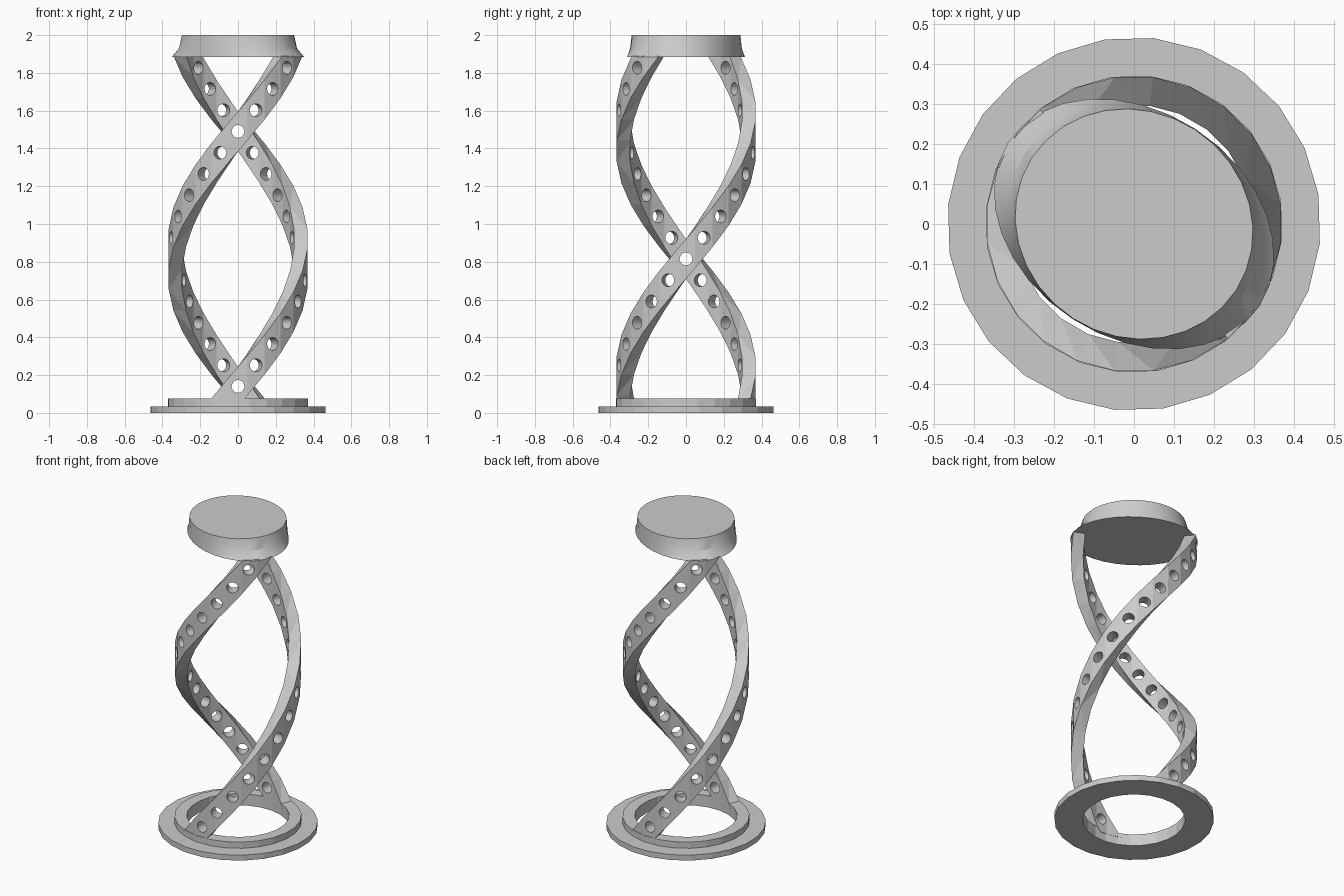
import bpy, bmesh
from math import radians, sin, cos, pi
from mathutils import Matrix, Vector

cube = bpy.data.objects.get("Cube")
if cube:
    bpy.data.objects.remove(cube)

grey = bpy.data.materials.new("plain_grey")
grey.use_nodes = True
colour = (0.6, 0.6, 0.6, 1)
grey.diffuse_color = colour
grey.node_tree.nodes["Principled BSDF"].inputs["Base Color"].default_value = colour

STEP = 15          # degrees of helix turn per hole
RISE = 0.1125      # height gained per hole
FIRST = 0.14       # height of the lowest hole
HOLES = 16
R_IN, R_OUT = 0.298, 0.37
HALF = 0.105       # half of the band's vertical height


def add_object(name, bm):
    bmesh.ops.recalc_face_normals(bm, faces=bm.faces[:])
    mesh = bpy.data.meshes.new(name)
    bm.to_mesh(mesh)
    bm.free()
    mesh.materials.append(grey)
    obj = bpy.data.objects.new(name, mesh)
    bpy.context.collection.objects.link(obj)
    return obj


def bridge(bm, a, b):
    for i in range(len(a)):
        j = (i + 1) % len(a)
        bm.faces.new((a[i], a[j], b[j], b[i]))


def ellipse_ring(bm, a, b, z, count, turn):
    rot = Matrix.Rotation(radians(turn), 3, "Z")
    return [bm.verts.new(rot @ Vector((a * cos(2 * pi * i / count),
                                       b * sin(2 * pi * i / count), z)))
            for i in range(count)]


# Stepped base ring, open in the middle
bm = bmesh.new()
profile = [(0.30, 0), (0.467, 0), (0.467, 0.035), (0.372, 0.035), (0.372, 0.075), (0.30, 0.075)]
rings = [ellipse_ring(bm, r, r, z, 24, 9) for r, z in profile]
for k in range(len(rings)):
    bridge(bm, rings[k], rings[(k + 1) % len(rings)])
add_object("base_ring", bm)

# Cap that flares towards the two band ends
bm = bmesh.new()
rings = [ellipse_ring(bm, a, b, z, 32, 147)
         for a, b, z in [(0.375, 0.283, 1.885), (0.325, 0.283, 1.93), (0.304, 0.281, 2.0)]]
for low, high in zip(rings, rings[1:]):
    bridge(bm, low, high)
bm.faces.new(rings[0])
bm.faces.new(rings[-1])
cap = add_object("top_cap", bm)
bpy.context.view_layer.objects.active = cap
cap.select_set(True)
bpy.ops.object.shade_smooth_by_angle(angle=radians(30))
cap.select_set(False)

# Helical band, trimmed flat at both ends
bm = bmesh.new()
sections = []
for k in range(-2, HOLES + 3):
    t = k - 0.5
    ang = radians(-90 + STEP * t)
    zc = FIRST + RISE * t
    sections.append([bm.verts.new((r * cos(ang), r * sin(ang), zc + dz))
                     for r, dz in [(R_IN, -HALF), (R_OUT, -HALF), (R_OUT, HALF), (R_IN, HALF)]])
for a, b in zip(sections, sections[1:]):
    bridge(bm, a, b)
bm.faces.new(sections[0])
bm.faces.new(sections[-1])
for z, up in [(0.05, -1), (1.89, 1)]:
    cut = bmesh.ops.bisect_plane(bm, geom=bm.verts[:] + bm.edges[:] + bm.faces[:],
                                 plane_co=(0, 0, z), plane_no=(0, 0, up), clear_outer=True)
    edges = [e for e in cut["geom_cut"] if isinstance(e, bmesh.types.BMEdge)]
    bmesh.ops.holes_fill(bm, edges=edges, sides=0)
bmesh.ops.triangulate(bm, faces=[f for f in bm.faces if abs(f.normal.z) > 0.1])
band = add_object("helix_band_a", bm)

# Row of radial drill holes
bm = bmesh.new()
for k in range(HOLES):
    place = (Matrix.Rotation(radians(-90 + STEP * k), 4, "Z")
             @ Matrix.Translation((0.335, 0, FIRST + RISE * k))
             @ Matrix.Rotation(pi / 2, 4, "Y"))
    bmesh.ops.create_cone(bm, cap_ends=True, segments=20, radius1=0.034, radius2=0.034,
                          depth=0.16, matrix=place)
drills = add_object("drill_cutters", bm)
drills.hide_render = True
mod = band.modifiers.new("holes", "BOOLEAN")
mod.operation = "DIFFERENCE"
mod.solver = "EXACT"
mod.object = drills
bpy.context.view_layer.update()
drilled = bpy.data.meshes.new_from_object(band.evaluated_get(bpy.context.evaluated_depsgraph_get()))
band.modifiers.clear()
band.data = drilled
bpy.data.objects.remove(drills)

# Opposite band, half a turn round
twin = bpy.data.objects.new("helix_band_b", drilled)
twin.rotation_euler.z = pi
bpy.context.collection.objects.link(twin)
